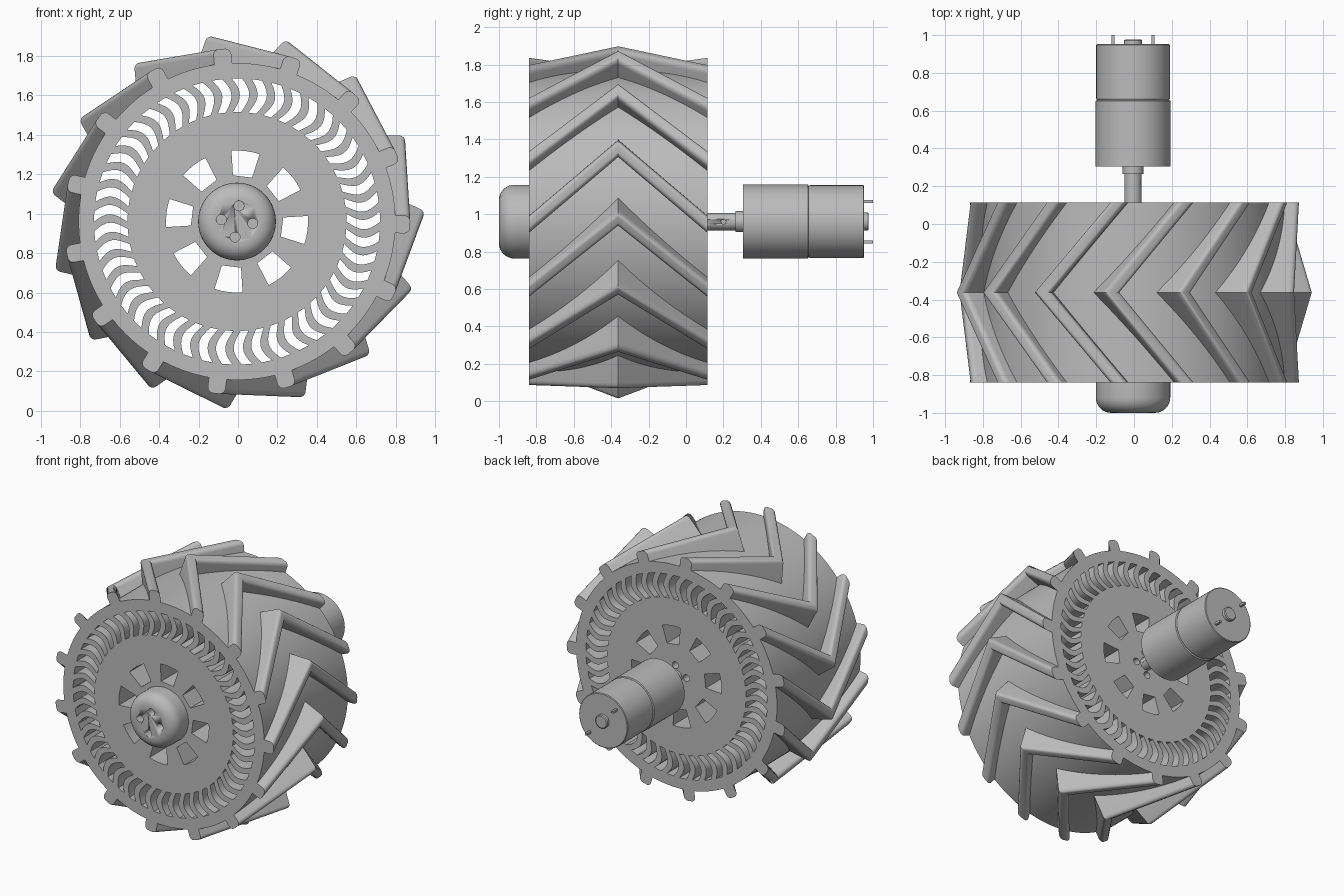
import bpy, bmesh, math
from math import sin, cos, pi, radians
from mathutils import Vector, Matrix

cube = bpy.data.objects.get("Cube")
if cube:
    bpy.data.objects.remove(cube, do_unlink=True)

AXLE = Vector((-0.005, 0, 0.96))
FRONT, BACK = -0.84, 0.115
MID, HALF = (FRONT + BACK) / 2, (BACK - FRONT) / 2

grey = bpy.data.materials.new("plain grey")
grey.use_nodes = True
grey.diffuse_color = (0.5, 0.5, 0.5, 1)
grey.node_tree.nodes["Principled BSDF"].inputs["Base Color"].default_value = (0.5, 0.5, 0.5, 1)


def select(obj):
    bpy.ops.object.select_all(action="DESELECT")
    obj.select_set(True)
    bpy.context.view_layer.objects.active = obj


def smooth(obj, angle=30):
    select(obj)
    bpy.ops.object.shade_smooth_by_angle(angle=radians(angle))


def finish(bm, name):
    bmesh.ops.recalc_face_normals(bm, faces=bm.faces)
    mesh = bpy.data.meshes.new(name)
    bm.to_mesh(mesh)
    bm.free()
    obj = bpy.data.objects.new(name, mesh)
    bpy.context.collection.objects.link(obj)
    mesh.materials.append(grey)
    smooth(obj)
    return obj


def bridge(bm, sections):
    """Skin a list of matching closed rings and cap both ends."""
    rings = [[bm.verts.new(p) for p in ring] for ring in sections]
    n = len(rings[0])
    for a, b in zip(rings, rings[1:]):
        for i in range(n):
            j = (i + 1) % n
            bm.faces.new((a[i], a[j], b[j], b[i]))
    bm.faces.new(rings[0])
    bm.faces.new(rings[-1])


def lathe(name, profile, sides=64, centre=AXLE):
    """Turn (radius, y) points around an axis along y."""
    bm = bmesh.new()
    angles = [2 * pi * i / sides for i in range(sides)]
    bridge(bm, [[centre + Vector((r * cos(a), y, r * sin(a))) for a in angles]
                for r, y in profile])
    return finish(bm, name)


def cut(target, cutters):
    for c in cutters:
        mod = target.modifiers.new("hole", "BOOLEAN")
        mod.object = c
        mod.solver = "EXACT"
        c.hide_render = True
        c.hide_viewport = True


def polar(r, deg):
    return (r * cos(radians(deg)), r * sin(radians(deg)))


# Wheel body: a filled outline with slots and windows, extruded along the axle
curve = bpy.data.curves.new("wheel_body", "CURVE")
curve.dimensions = "2D"
curve.fill_mode = "BOTH"
curve.extrude = HALF


def loop(points):
    s = curve.splines.new("POLY")
    s.points.add(len(points) - 1)
    for p, (x, y) in zip(s.points, points):
        p.co = (x, y, 0, 1)
    s.use_cyclic_u = True


loop([polar(0.803, 2.5 * i) for i in range(144)])

# Curved slots near the rim
SLOTS, STEPS = 45, 8
for k in range(SLOTS):
    left, right = [], []
    for i in range(STEPS + 1):
        t = i / STEPS
        r = 0.555 + 0.17 * t
        a = 360 / SLOTS * k + 2 - 3.4 * sin(pi * t)
        w = 2.1
        left.append(polar(r, a + w))
        right.append(polar(r, a - w))
    loop(left + right[::-1])

# Eight windows around the hub
for k in range(8):
    a = 45 * k - 7
    loop([polar(0.235, a + 12), polar(0.235, a - 12)]
         + [polar(0.36, a + d) for d in (-11.5, -6, 0, 6, 11.5)])

# Bolt holes in the hub
BOLTS = [83 + 90 * k for k in range(4)]
for b in BOLTS:
    cx, cy = polar(0.08, b)
    loop([(cx + 0.025 * cos(pi * i / 8), cy + 0.025 * sin(pi * i / 8)) for i in range(16)])

wheel = bpy.data.objects.new("wheel_body", curve)
bpy.context.collection.objects.link(wheel)
wheel.location = AXLE + Vector((0, MID, 0))
wheel.rotation_euler = (pi / 2, 0, 0)
select(wheel)
bpy.ops.object.convert(target="MESH")
wheel = bpy.context.object
wheel.data.materials.clear()
wheel.data.materials.append(grey)
bm = bmesh.new()
bm.from_mesh(wheel.data)
bmesh.ops.remove_doubles(bm, verts=bm.verts, dist=0.0001)
bmesh.ops.recalc_face_normals(bm, faces=bm.faces)
bm.to_mesh(wheel.data)
bm.free()
smooth(wheel)


# Chevron lugs: a rounded bar section sheared from each side to the middle
def lug_section(y, v, top, bottom, turn):
    w, r = 0.045, 0.03
    pts = [(bottom, -w), (bottom, w)]
    for side, span in ((1, range(0, 7)), (-1, range(6, -1, -1))):
        for i in span:
            a = pi / 2 * i / 6
            pts.append((top - r + r * sin(a), side * (w - r + r * cos(a))))
    # order: bottom trailing, bottom leading, leading corner, trailing corner
    return [AXLE + turn @ Vector((u, y, v + t)) for u, t in pts]


for k in range(15):
    turn = Matrix.Rotation(-radians(24 * k - 1), 3, "Y")
    bm = bmesh.new()
    bridge(bm, [lug_section(FRONT, 0, 0.878, 0.77, turn),
                lug_section(MID, 0.405, 0.845, 0.66, turn),
                lug_section(BACK, 0, 0.878, 0.77, turn)])
    finish(bm, f"tread_lug_{k + 1}")

# Domed hub cap with four bolt recesses
dome = [(0.197, FRONT + 0.001)]
for i in range(9):
    a = pi / 2 * i / 8
    dome.append((0.115 + 0.082 * cos(a), -0.918 - 0.082 * sin(a)))
cap = lathe("hub_cap", dome)
cutters = []
for b in BOLTS:
    x, z = polar(0.08, b)
    cutters.append(lathe("bolt_cutter", [(0.025, -1.05), (0.025, -0.9)], 24,
                         AXLE + Vector((x, 0, z))))
cut(cap, cutters)

# Drive shaft with a set screw hole, and its collar
shaft = lathe("drive_shaft", [(0.046, 0.0), (0.046, 0.27)], 32)
bm = bmesh.new()
bmesh.ops.create_cone(bm, cap_ends=True, segments=16, radius1=0.013, radius2=0.013, depth=0.06,
                      matrix=Matrix.Translation(AXLE + Vector((0.045, 0.2, 0)))
                      @ Matrix.Rotation(pi / 2, 4, "Y"))
cut(shaft, [finish(bm, "screw_cutter")])
lathe("shaft_collar", [(0.056, 0.265), (0.056, 0.31)], 32)

# Gearbox and motor with a groove between them
lathe("gearbox", [(0.198, 0.305), (0.198, 0.652), (0.19, 0.656), (0.19, 0.662)])
lathe("motor_can", [(0.19, 0.656), (0.195, 0.664), (0.195, 0.948), (0.19, 0.952)])
lathe("rear_bearing", [(0.048, 0.945), (0.048, 0.972), (0.042, 0.977)], 32)

# Electrical terminals
for i, side in enumerate((-1, 1)):
    bm = bmesh.new()
    bmesh.ops.create_cube(bm, size=1, matrix=Matrix.Translation(
        AXLE + Vector((0.105 * side, 0.97, -0.108 * side))) @ Matrix.Diagonal((0.016, 0.06, 0.016, 1)))
    finish(bm, f"terminal_{i + 1}")
